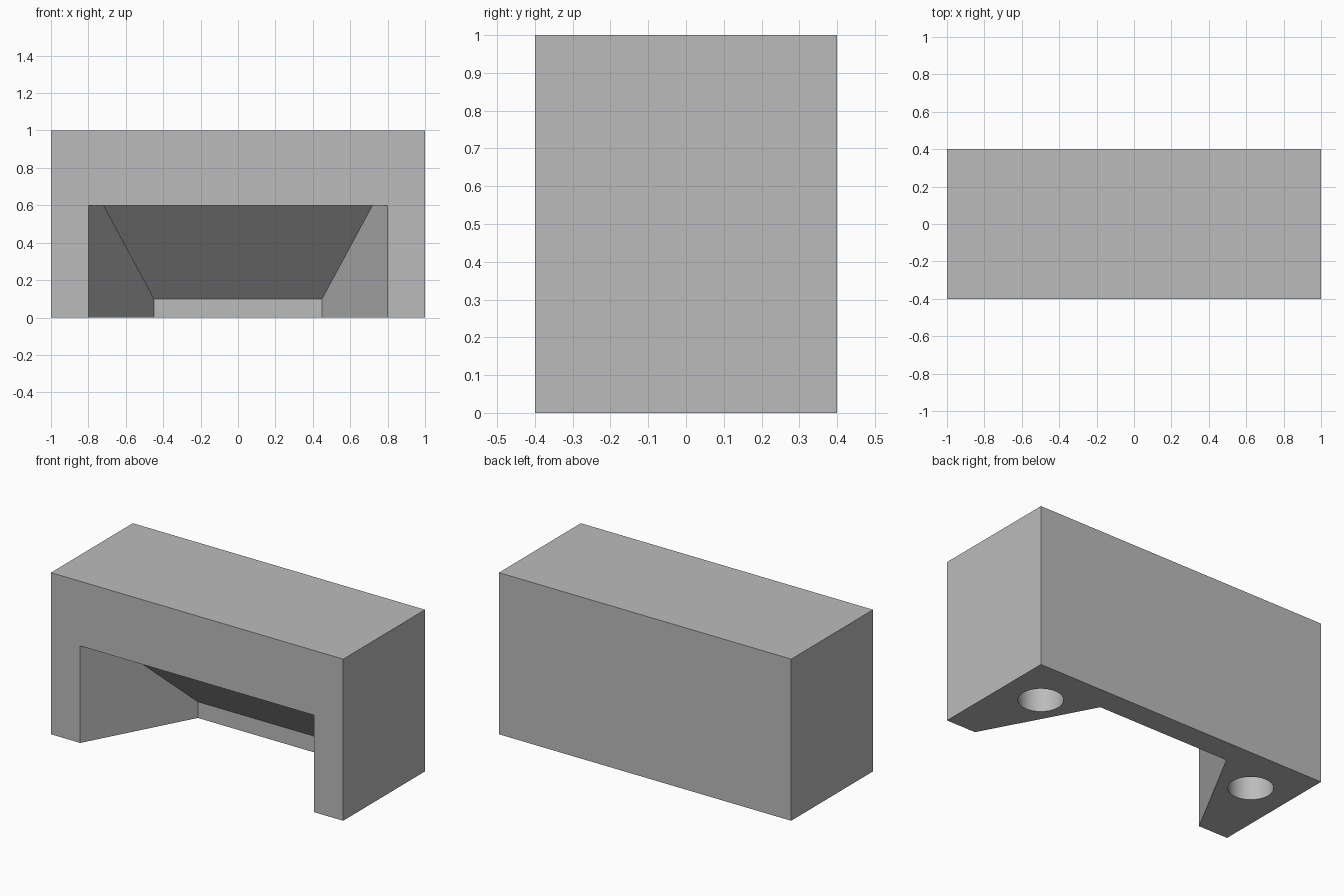
import bpy
import bmesh
import math

cube = bpy.data.objects.get("Cube")
if cube:
    bpy.data.objects.remove(cube, do_unlink=True)

grey = bpy.data.materials.new("plain_grey")
grey.use_nodes = True
colour = (0.5, 0.5, 0.5, 1)
grey.diffuse_color = colour
grey.node_tree.nodes["Principled BSDF"].inputs["Base Color"].default_value = colour

WIDTH, DEPTH, HEIGHT = 2.0, 0.8, 1.0


def add_object(name, bm):
    bmesh.ops.recalc_face_normals(bm, faces=bm.faces)
    mesh = bpy.data.meshes.new(name)
    bm.to_mesh(mesh)
    bm.free()
    mesh.materials.append(grey)
    obj = bpy.data.objects.new(name, mesh)
    bpy.context.collection.objects.link(obj)
    return obj


def cut(target, cutter):
    mod = target.modifiers.new(cutter.name, 'BOOLEAN')
    mod.operation = 'DIFFERENCE'
    mod.solver = 'EXACT'
    mod.object = cutter
    bpy.context.view_layer.objects.active = target
    bpy.ops.object.modifier_apply(modifier=mod.name)
    bpy.data.objects.remove(cutter, do_unlink=True)


# Solid body
bm = bmesh.new()
bmesh.ops.create_cube(bm, size=1)
for v in bm.verts:
    v.co.x *= WIDTH
    v.co.y *= DEPTH
    v.co.z = (v.co.z + 0.5) * HEIGHT
body = add_object("block_body", bm)

# Front recess: a side profile (y, z) spread between tapering side walls
SLOPE = (0.8 - 0.45) / (0.25 + 0.4)
profile = [(-0.5, -0.1), (0.25, -0.1), (0.25, 0.1), (-0.25, 0.6), (-0.5, 0.6)]
bm = bmesh.new()
rings = []
for side in (-1, 1):
    rings.append([bm.verts.new((side * (0.8 - SLOPE * (y + 0.4)), y, z))
                  for y, z in profile])
    bm.faces.new(rings[-1])
for i in range(len(profile)):
    j = (i + 1) % len(profile)
    bm.faces.new((rings[0][i], rings[0][j], rings[1][j], rings[1][i]))
cut(body, add_object("recess_cutter", bm))

# Blind round holes in the underside of both legs
HOLE_DEPTH = 0.5
for side in (-1, 1):
    bm = bmesh.new()
    bmesh.ops.create_cone(bm, cap_ends=True, segments=64, radius1=0.125,
                          radius2=0.125, depth=2 * HOLE_DEPTH)
    bmesh.ops.translate(bm, verts=bm.verts, vec=(side * 0.75, 0.1, 0))
    cut(body, add_object("hole_cutter", bm))

# Smooth hole walls, crisp edges elsewhere
bpy.ops.object.select_all(action='DESELECT')
body.select_set(True)
bpy.context.view_layer.objects.active = body
bpy.ops.object.shade_smooth_by_angle(angle=math.radians(30))
